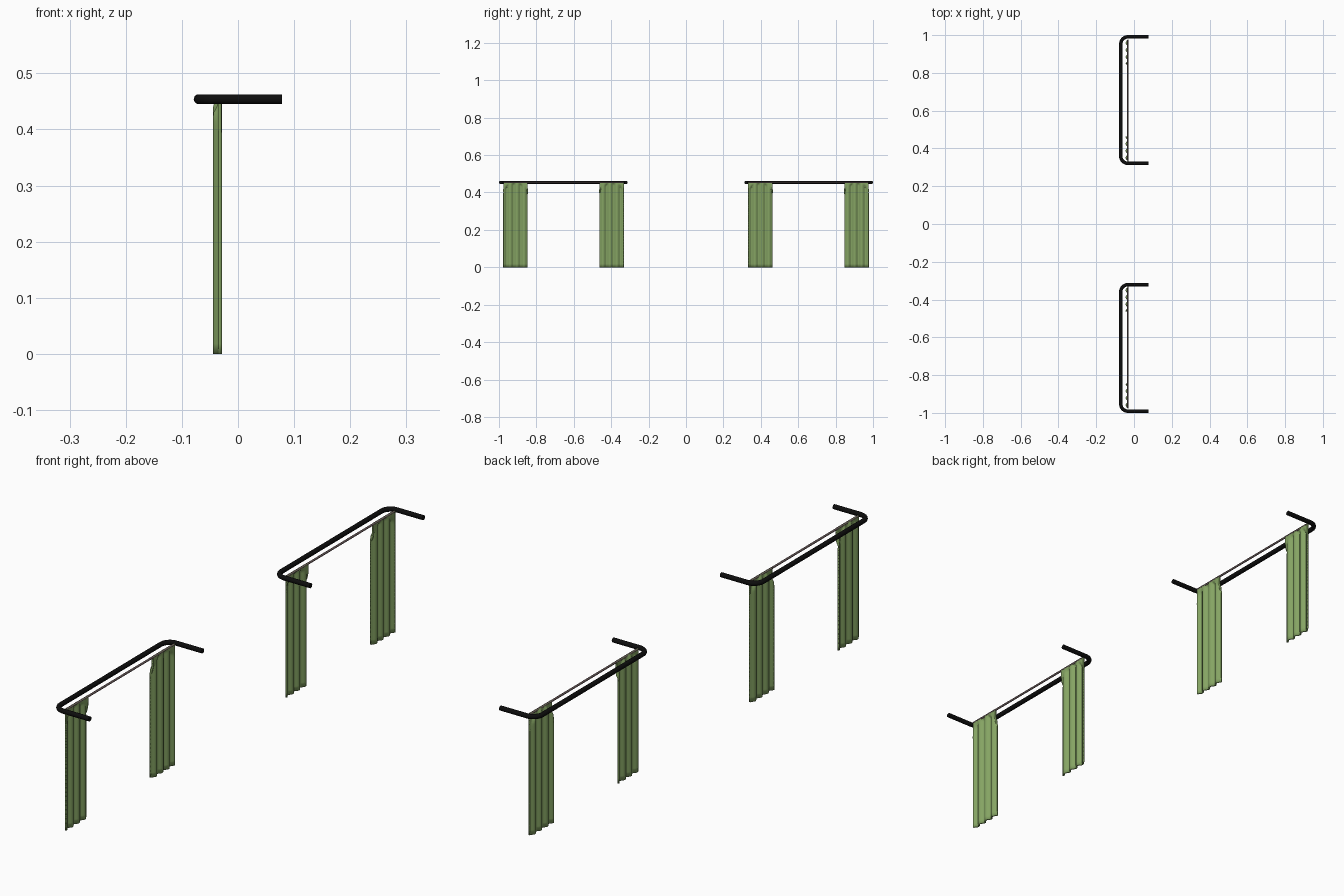
import bpy, math

if "Cube" in bpy.data.objects:
    bpy.data.objects.remove(bpy.data.objects["Cube"])


def material(name, rgb):
    m = bpy.data.materials.new(name)
    m.diffuse_color = (*rgb, 1)
    m.use_nodes = True
    m.node_tree.nodes["Principled BSDF"].inputs["Base Color"].default_value = m.diffuse_color
    return m


BLACK = material("black metal", (0.004, 0.004, 0.004))
GREY = material("brown grey rail", (0.14, 0.10, 0.10))
GREEN = material("green fabric", (0.235, 0.37, 0.125))
ROD_Z = 0.454


def smooth(o, angle=40):
    bpy.ops.object.select_all(action='DESELECT')
    o.select_set(True)
    bpy.context.view_layer.objects.active = o
    bpy.ops.object.shade_smooth_by_angle(angle=math.radians(angle))


def tube(name, pts, radius, mat):
    """Round capped tube swept along a path."""
    c = bpy.data.curves.new(name, 'CURVE')
    c.dimensions = '3D'
    c.bevel_depth = radius
    c.bevel_resolution = 3
    c.use_fill_caps = True
    sp = c.splines.new('POLY')
    sp.points.add(len(pts) - 1)
    for p, co in zip(sp.points, pts):
        p.co = (*co, 1)
    c.materials.append(mat)
    o = bpy.data.objects.new(name, c)
    bpy.context.collection.objects.link(o)
    bpy.ops.object.select_all(action='DESELECT')
    o.select_set(True)
    bpy.context.view_layer.objects.active = o
    bpy.ops.object.convert(target='MESH')
    smooth(bpy.context.view_layer.objects.active)


def curtain(name, y0, y1):
    """Pleated sheet whose folds die out above an arched line at the top."""
    nu, nv, top = 48, 40, 0.457
    verts, faces = [], []
    for j in range(nv + 1):
        t = j / nv
        z = top * (1 - (1 - t) ** 1.6)
        for i in range(nu + 1):
            u = i / nu
            arch = 0.395 + 0.053 * math.sqrt(max(0, 1 - (2 * u - 1) ** 2))
            fade = min(1, max(0, (arch + 0.008 - z) / 0.012))
            wave = -0.0365 + 0.0048 * math.cos(u * 3.5 * math.tau)
            x = wave * fade - 0.0325 * (1 - fade)
            verts.append((x, y0 + (y1 - y0) * u, z))
    w = nu + 1
    for j in range(nv):
        for i in range(nu):
            a = j * w + i
            f = (a, a + 1, a + 1 + w, a + w)
            faces.append(f if y1 > y0 else f[::-1])
    me = bpy.data.meshes.new(name)
    me.from_pydata(verts, [], faces)
    me.materials.append(GREEN)
    o = bpy.data.objects.new(name, me)
    bpy.context.collection.objects.link(o)
    s = o.modifiers.new("thickness", 'SOLIDIFY')
    s.thickness = 0.006
    s.offset = 0
    smooth(o, 50)


for s, side in ((-1, "near"), (1, "far")):
    # wrap-around rod with rounded corners
    half = [(0.078, 0.991)]
    r = 0.038
    for k in range(9):
        a = math.pi / 2 * (1 + k / 8)
        half.append((-0.07 + r + r * math.cos(a), 0.991 - r + r * math.sin(a)))
    path = half + [(x, 2 * 0.656 - y) for x, y in reversed(half)]
    tube(side + "_curtain_rod", [(x, s * y, ROD_Z) for x, y in path], 0.009, BLACK)
    # thin inner rail carrying the fabric
    tube(side + "_inner_rail", [(-0.0325, s * 0.335, ROD_Z), (-0.0325, s * 0.975, ROD_Z)],
         0.004, GREY)
    # pair of curtains
    curtain(side + "_inner_curtain", s * 0.332, s * 0.462)
    curtain(side + "_outer_curtain", s * 0.977, s * 0.847)
